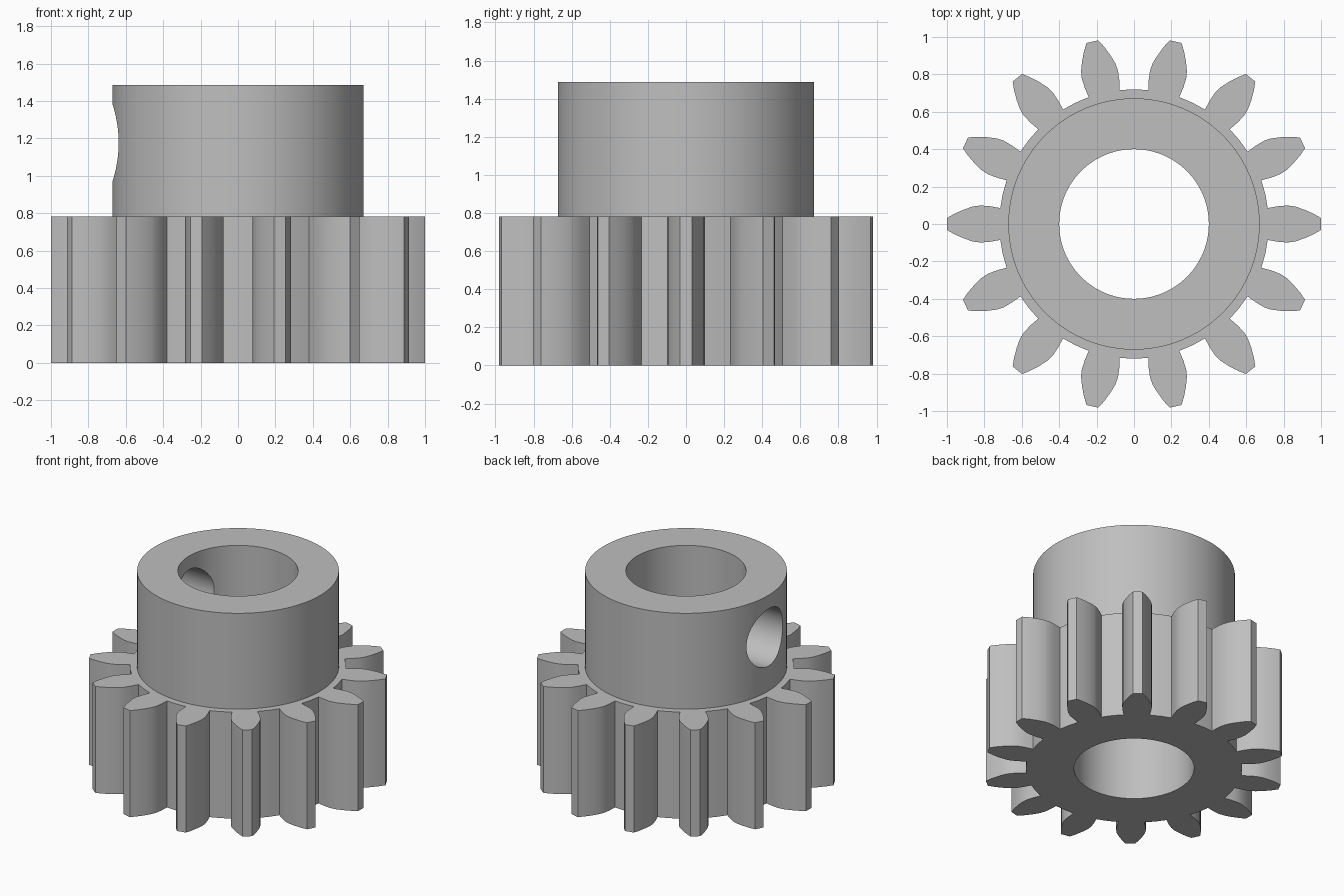
import bpy
import bmesh
from math import cos, sin, pi, radians
from mathutils import Matrix, Vector

TEETH = 14
GEAR_TOP = 0.783
HUB_TOP = 1.487
# One tooth flank from root to tip: distance from the axis, half width
FLANK = [(0.715, 0.085), (0.77, 0.095), (0.82, 0.099), (0.86, 0.094),
         (0.91, 0.077), (0.96, 0.055), (1.0, 0.032)]

cube = bpy.data.objects.get("Cube")
if cube:
    bpy.data.objects.remove(cube, do_unlink=True)

steel = bpy.data.materials.new("grey_steel")
steel.use_nodes = True
grey = (0.52, 0.52, 0.52, 1)
steel.diffuse_color = grey
steel.node_tree.nodes["Principled BSDF"].inputs["Base Color"].default_value = grey


def make_object(name, bm):
    bmesh.ops.recalc_face_normals(bm, faces=bm.faces)
    mesh = bpy.data.meshes.new(name)
    bm.to_mesh(mesh)
    bm.free()
    mesh.materials.append(steel)
    obj = bpy.data.objects.new(name, mesh)
    bpy.context.collection.objects.link(obj)
    return obj


def cylinder(name, radius, depth, centre, turn=0.0, segments=96):
    bm = bmesh.new()
    place = Matrix.Translation(centre) @ Matrix.Rotation(turn, 4, "Y")
    bmesh.ops.create_cone(bm, cap_ends=True, segments=segments, radius1=radius,
                          radius2=radius, depth=depth, matrix=place)
    return make_object(name, bm)


# Toothed wheel: repeat the tooth outline around the axis and extrude it
bm = bmesh.new()
tooth = [(r, -w) for r, w in FLANK] + [(r, w) for r, w in reversed(FLANK)]
valley = pi / TEETH
tooth.append((0.72 * cos(valley), 0.72 * sin(valley)))
outline = []
for i in range(TEETH):
    turn = Matrix.Rotation(2 * pi * i / TEETH, 3, "Z")
    outline += [bm.verts.new(turn @ Vector((x, y, 0))) for x, y in tooth]
base = bm.faces.new(outline)
wall = bmesh.ops.extrude_face_region(bm, geom=[base], use_keep_orig=True)
top = [v for v in wall["geom"] if isinstance(v, bmesh.types.BMVert)]
bmesh.ops.translate(bm, verts=top, vec=(0, 0, GEAR_TOP))
pinion = make_object("pinion_gear", bm)

# Hub, central bore and side screw hole
hub_base = 0.4
hub = cylinder("hub", 0.672, HUB_TOP - hub_base, (0, 0, (HUB_TOP + hub_base) / 2))
bore = cylinder("bore_cutter", 0.4, 4, (0, 0, 0.5))
screw = cylinder("screw_hole_cutter", 0.21, 1, (-0.5, 0, 1.177), pi / 2, 64)

bpy.ops.object.select_all(action="DESELECT")
bpy.context.view_layer.objects.active = pinion
pinion.select_set(True)
for tool, operation in ((hub, "UNION"), (bore, "DIFFERENCE"), (screw, "DIFFERENCE")):
    tool.hide_render = True
    mod = pinion.modifiers.new(tool.name, "BOOLEAN")
    mod.operation = operation
    mod.solver = "EXACT"
    mod.object = tool
    bpy.ops.object.modifier_apply(modifier=mod.name)
    bpy.data.objects.remove(tool, do_unlink=True)

bpy.ops.object.shade_smooth_by_angle(angle=radians(25))
